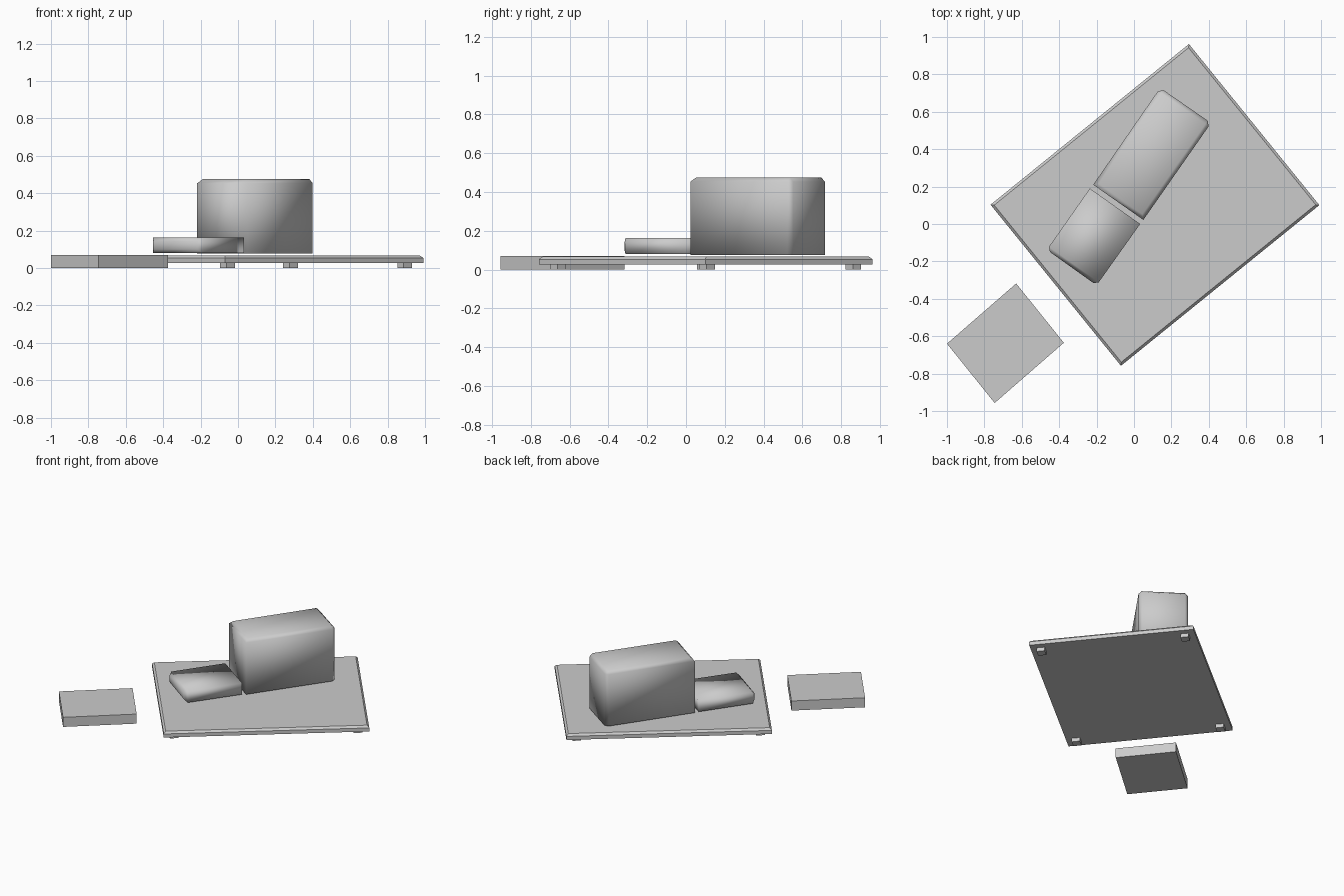
import bpy, bmesh, math
from mathutils import Vector

if "Cube" in bpy.data.objects:
    bpy.data.objects.remove(bpy.data.objects["Cube"])

ANGLE = math.radians(39)
U = Vector((math.cos(ANGLE), math.sin(ANGLE)))
V = Vector((-U.y, U.x))
CENTRE = Vector((0.112, 0.102))


def rect(c, w, d):
    """Corners of a rectangle turned with the board."""
    return [c + U * sx * w / 2 + V * sy * d / 2
            for sx, sy in ((-1, -1), (1, -1), (1, 1), (-1, 1))]


def prism(name, pts, z0, z1, chamfer=0, pick=None, smooth=False):
    """Extrude a flat outline and chamfer the edges chosen by pick."""
    bm = bmesh.new()
    base = bm.faces.new([bm.verts.new((p[0], p[1], z0)) for p in pts])
    ext = bmesh.ops.extrude_face_region(bm, geom=[base])
    top = [g for g in ext["geom"] if isinstance(g, bmesh.types.BMVert)]
    for v in top:
        v.co.z = z1
    if not any(base in e.link_faces for e in base.edges):
        bm.faces.new(list(base.verts))
    holes = [e for e in bm.edges if e.is_boundary]
    if holes:
        bmesh.ops.holes_fill(bm, edges=holes)
    bmesh.ops.recalc_face_normals(bm, faces=bm.faces[:])
    if chamfer:
        bmesh.ops.bevel(bm, geom=[e for e in bm.edges if pick(*[v.co for v in e.verts])],
                        offset=chamfer, segments=1, profile=0.5, affect='EDGES')
    me = bpy.data.meshes.new(name)
    bm.to_mesh(me)
    bm.free()
    if smooth:
        me.polygons.foreach_set("use_smooth", [True] * len(me.polygons))
    ob = bpy.data.objects.new(name, me)
    bpy.context.collection.objects.link(ob)
    return ob


# Base board with chamfered upper rim
prism("board", rect(CENTRE, 1.365, 1.108), 0.027, 0.067, 0.014,
      lambda a, b: min(a.z, b.z) > 0.05)

# Four small feet
for i, (sx, sy) in enumerate(((-1, -1), (1, -1), (1, 1), (-1, 1))):
    prism(f"foot_{i + 1}", rect(CENTRE + U * sx * 0.61 + V * sy * 0.485, 0.058, 0.055), 0, 0.03)

# Loose slab beside the board
prism("side_slab", [(-0.745, -0.957), (-0.375, -0.635), (-0.63, -0.318), (-1.0, -0.64)], 0, 0.07)

# Tall block: top edges and far upright edges chamfered
prism("tall_block", [(0.05, 0.022), (0.412, 0.54), (0.14, 0.728), (-0.218, 0.21)],
      0.076, 0.475, 0.022,
      lambda a, b: min(a.z, b.z) > 0.4 or min(a.y, b.y) > 0.5 and abs(a.z - b.z) > 0.1,
      smooth=True)

# Low block: edges around its outer end chamfered
prism("low_block", [(-0.2, -0.328), (0.033, 0.0), (-0.236, 0.19), (-0.466, -0.138)],
      0.08, 0.163, 0.02, lambda a, b: max(a.y, b.y) < -0.1, smooth=True)
